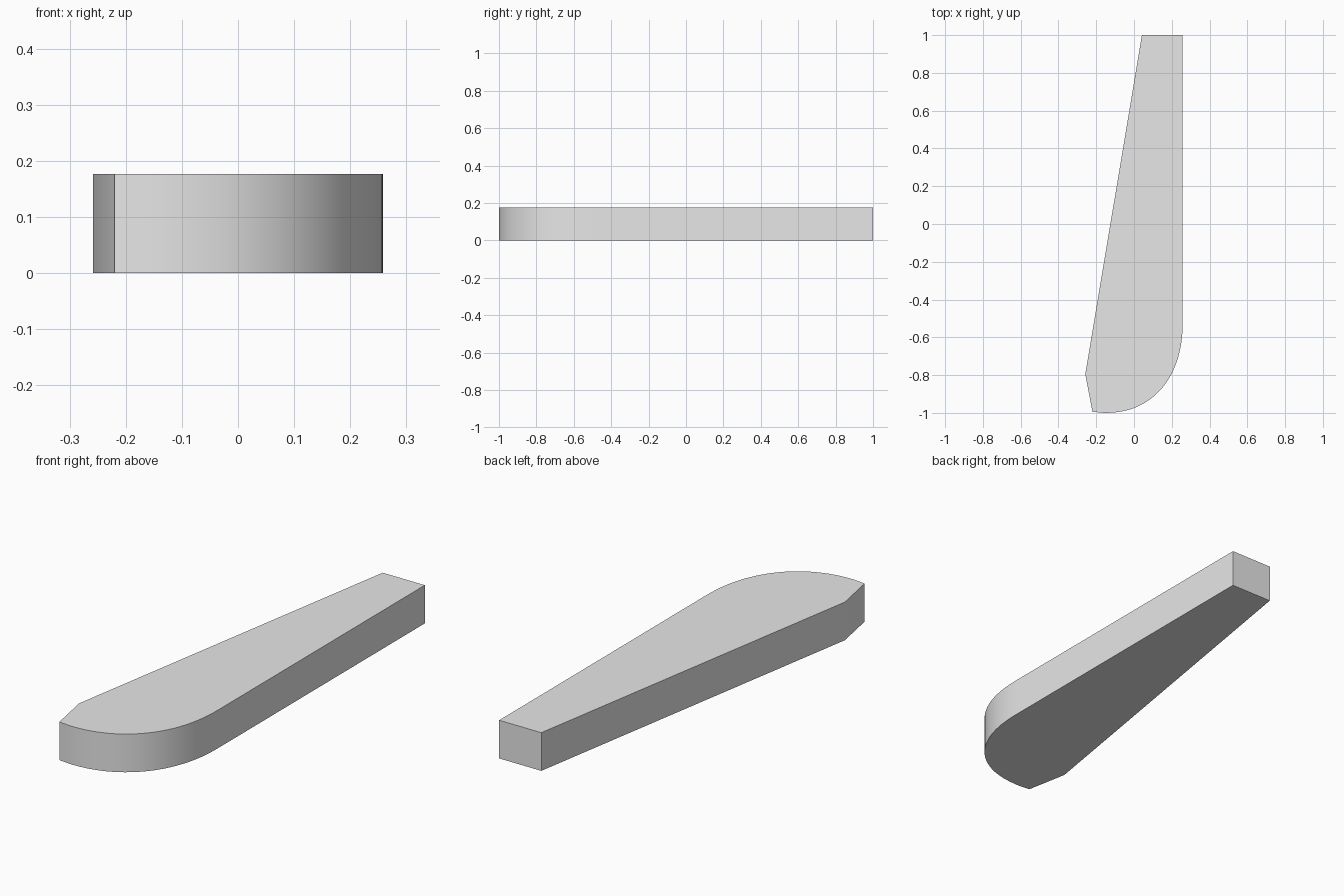
import bpy
import bmesh
import math

cube = bpy.data.objects.get("Cube")
if cube:
    bpy.data.objects.remove(cube, do_unlink=True)

HEIGHT = 0.177
SIDE_X = 0.258

# Single grey material
grey = bpy.data.materials.new("plain grey")
grey.use_nodes = True
color = (0.8, 0.8, 0.8, 1.0)
grey.diffuse_color = color
grey.node_tree.nodes["Principled BSDF"].inputs["Base Color"].default_value = color


def rounded_corner(cx, cy, rx, ry, power, steps):
    """Points of a slightly squared elliptical corner, from its front to its +x side."""
    points = []
    for i in range(steps + 1):
        a = math.pi / 2 * (1 - i / steps)
        points.append((cx + rx * max(math.cos(a), 0) ** (2 / power),
                       cy - ry * math.sin(a) ** (2 / power) if i < steps else cy))
    return points


# Outline: tapered tail, clipped corner, rounded nose
outline = [(SIDE_X, 1.0), (0.042, 1.0), (-SIDE_X, -0.795), (-0.22, -0.994)]
outline += rounded_corner(-0.16, -0.51, SIDE_X + 0.16, 0.49, 2.25, 32)

# Extrude the outline into a solid blade
bm = bmesh.new()
base = bm.faces.new([bm.verts.new((x, y, 0)) for x, y in outline])
extruded = bmesh.ops.extrude_face_region(bm, geom=[base], use_keep_orig=True)
top = [v for v in extruded["geom"] if isinstance(v, bmesh.types.BMVert)]
bmesh.ops.translate(bm, verts=top, vec=(0, 0, HEIGHT))
bmesh.ops.recalc_face_normals(bm, faces=bm.faces)

mesh = bpy.data.meshes.new("tapered_blade")
bm.to_mesh(mesh)
bm.free()
mesh.materials.append(grey)
blade = bpy.data.objects.new("tapered_blade", mesh)
bpy.context.collection.objects.link(blade)

# Smooth nose, crisp rims and corners
bpy.ops.object.select_all(action="DESELECT")
blade.select_set(True)
bpy.context.view_layer.objects.active = blade
bpy.ops.object.shade_smooth_by_angle(angle=math.radians(30))
